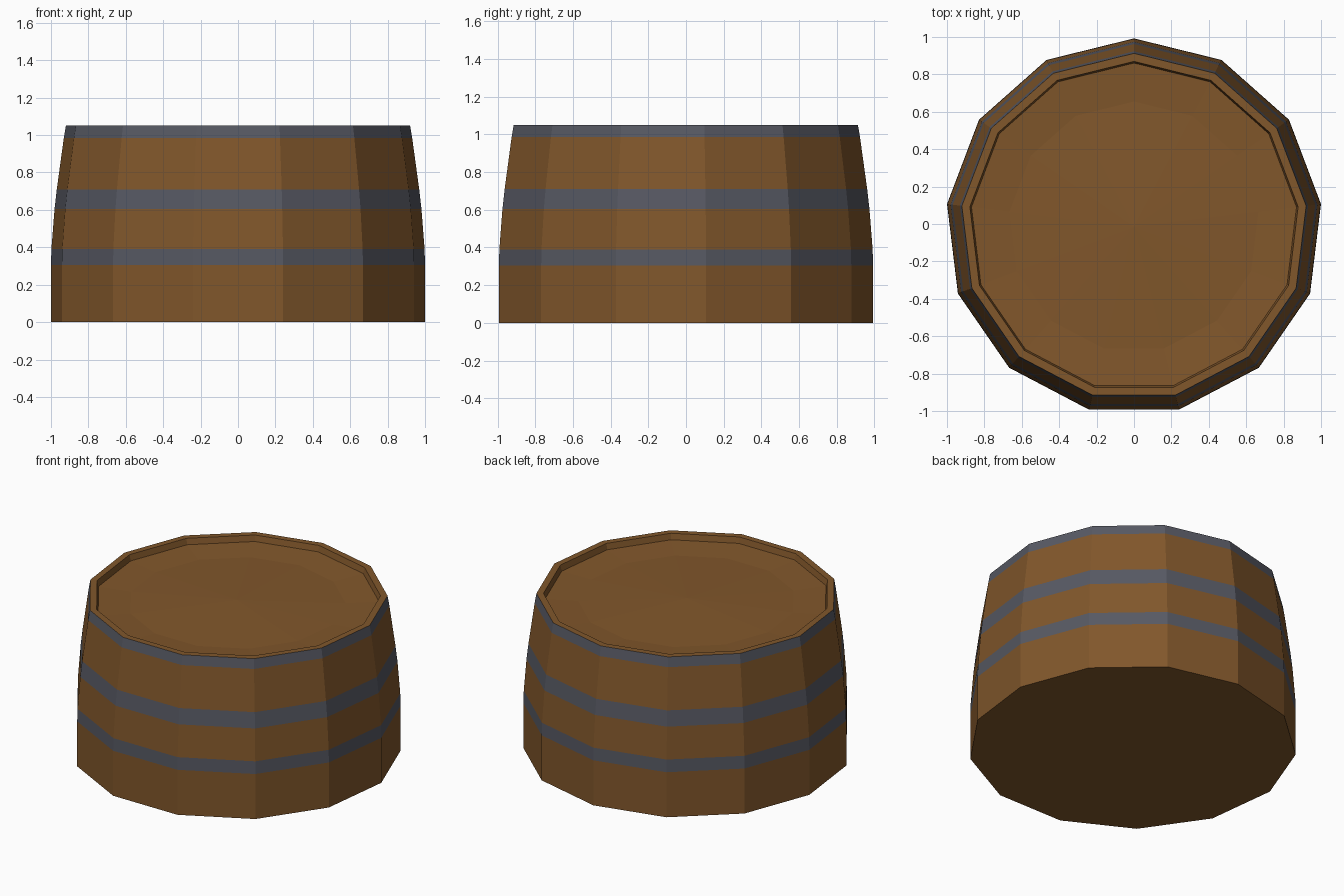
import bpy, bmesh
from math import sin, cos, pi

if "Cube" in bpy.data.objects:
    bpy.data.objects.remove(bpy.data.objects["Cube"])

SIDES = 13
CENTRE_Y = -0.0146  # an odd-sided ring is offset so its bounds are centred


def material(name, colour):
    m = bpy.data.materials.new(name)
    m.diffuse_color = (*colour, 1)
    m.use_nodes = True
    m.node_tree.nodes["Principled BSDF"].inputs["Base Color"].default_value = m.diffuse_color
    return m


wood = material("wood", (0.22, 0.095, 0.024))
iron = material("iron", (0.095, 0.10, 0.125))


def lathe(name, profile, metal_bands=(), cap_first=False, tip_z=None):
    """Revolve (radius, z) points; chosen bands become iron."""
    bm = bmesh.new()
    rings = [[bm.verts.new((r * sin(2 * pi * i / SIDES),
                            r * cos(2 * pi * i / SIDES) + CENTRE_Y, z))
              for i in range(SIDES)] for r, z in profile]
    for b, (lo, hi) in enumerate(zip(rings, rings[1:])):
        for i in range(SIDES):
            j = (i + 1) % SIDES
            f = bm.faces.new((lo[j], lo[i], hi[i], hi[j]))
            f.material_index = int(b in metal_bands)
    if cap_first:
        bm.faces.new(rings[0])
    if tip_z is not None:
        tip = bm.verts.new((0, CENTRE_Y, tip_z))
        for i in range(SIDES):
            bm.faces.new((rings[-1][(i + 1) % SIDES], rings[-1][i], tip))
    me = bpy.data.meshes.new(name)
    bm.to_mesh(me)
    bm.free()
    me.materials.append(wood)
    me.materials.append(iron)
    ob = bpy.data.objects.new(name, me)
    bpy.context.collection.objects.link(ob)
    return ob


# Bulging staves with three flush iron hoops and a flat base
lathe("barrel_wall",
      [(1.007, 0), (1.007, 0.305), (1.005, 0.39), (0.988, 0.605),
       (0.976, 0.71), (0.938, 0.985), (0.927, 1.05)],
      metal_bands=(1, 3, 5), cap_first=True)

# Rim, short inner wall and gently dished lid
lathe("barrel_lid",
      [(0.927, 1.05), (0.884, 1.05), (0.875, 1.01), (0.67, 0.998)],
      tip_z=1.02)
